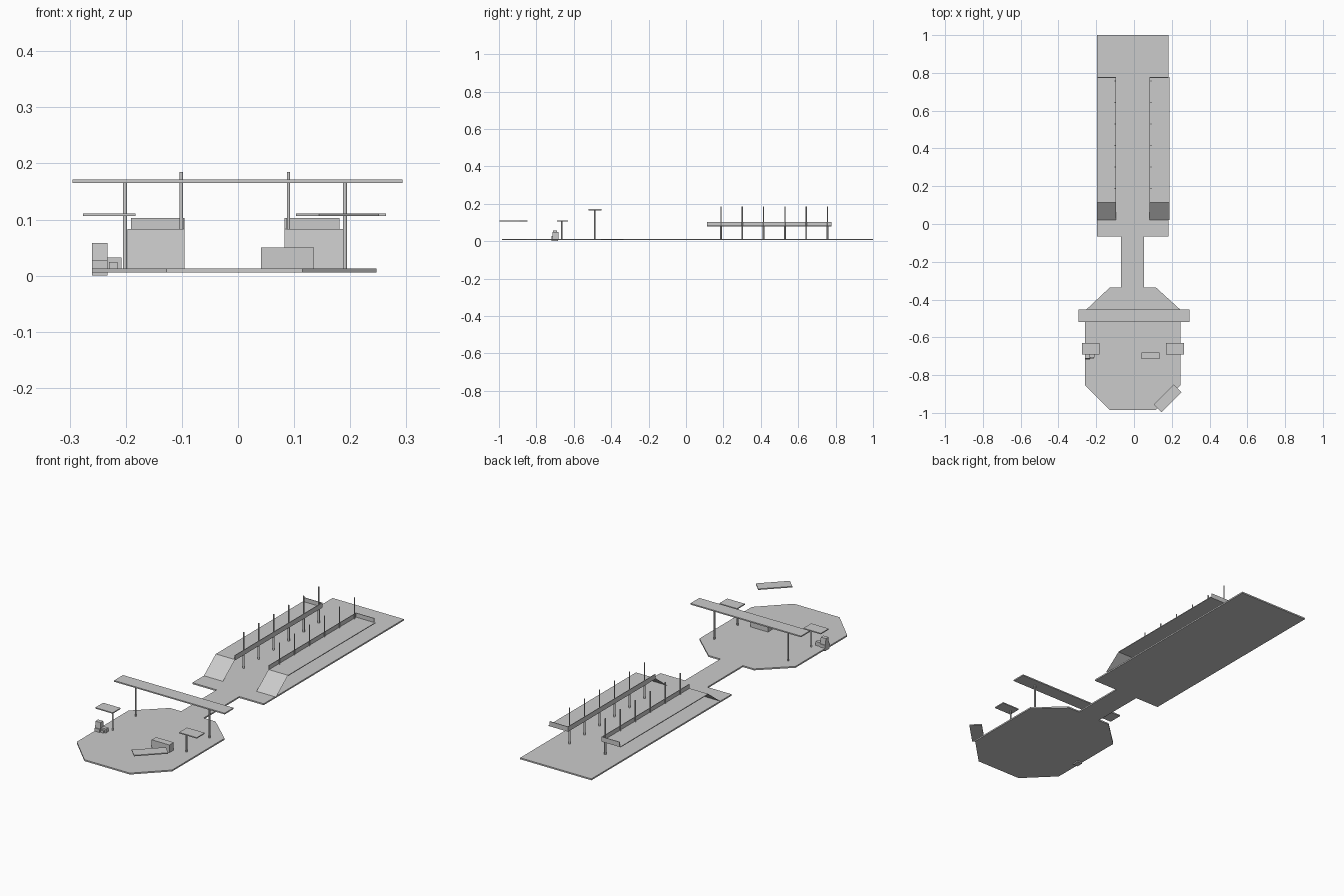
import bpy, bmesh, math
from mathutils import Matrix

if "Cube" in bpy.data.objects:
    bpy.data.objects.remove(bpy.data.objects["Cube"])

grey = bpy.data.materials.new("light_grey")
grey.diffuse_color = (0.6, 0.6, 0.6, 1)
grey.use_nodes = True
grey.node_tree.nodes["Principled BSDF"].inputs["Base Color"].default_value = grey.diffuse_color


def finish(name, bm):
    bmesh.ops.recalc_face_normals(bm, faces=bm.faces)
    me = bpy.data.meshes.new(name)
    bm.to_mesh(me)
    bm.free()
    me.materials.append(grey)
    ob = bpy.data.objects.new(name, me)
    bpy.context.collection.objects.link(ob)
    return ob


def box(name, x, y, z, turn=0):
    """Box from (min, max) ranges, turned about its own vertical axis."""
    bm = bmesh.new()
    size = [r[1] - r[0] for r in (x, y, z)]
    mid = [(r[0] + r[1]) / 2 for r in (x, y, z)]
    m = Matrix.Translation(mid) @ Matrix.Rotation(turn, 4, 'Z') @ Matrix.Diagonal((*size, 1))
    bmesh.ops.create_cube(bm, size=1, matrix=m)
    return finish(name, bm)


def post(name, x, y, z0, z1, r):
    bm = bmesh.new()
    bmesh.ops.create_cone(bm, cap_ends=True, segments=10, radius1=r, radius2=r, depth=z1 - z0,
                          matrix=Matrix.Translation((x, y, (z0 + z1) / 2)))
    ob = finish(name, bm)
    for p in ob.data.polygons:
        p.use_smooth = len(p.vertices) == 4
    return ob


# Floor: octagonal forecourt, narrow walkway and long platform in one outline
FLOOR = 0.013
outline = [(-0.127, -0.985), (0.115, -0.985), (0.247, -0.853), (0.247, -0.455),
           (0.115, -0.335), (0.052, -0.335), (0.052, -0.065), (0.182, -0.065),
           (0.182, 1.0), (-0.197, 1.0), (-0.197, -0.065), (-0.068, -0.065),
           (-0.068, -0.335), (-0.127, -0.335), (-0.26, -0.46), (-0.26, -0.853)]
bm = bmesh.new()
base = bm.faces.new([bm.verts.new((x, y, 0.006)) for x, y in outline])
up = bmesh.ops.extrude_face_region(bm, geom=[base])
bmesh.ops.translate(bm, vec=(0, 0, FLOOR - 0.006),
                    verts=[v for v in up["geom"] if isinstance(v, bmesh.types.BMVert)])
# close the underside if extrusion removed it
if not any(abs(f.calc_center_median().z - 0.006) < 1e-5 for f in bm.faces):
    bmesh.ops.holes_fill(bm, edges=[e for e in bm.edges if e.is_boundary], sides=0)
finish("floor", bm)

# Raised decks with ramp, inner lip, end lip and a row of posts on each side
for side, outer, inner, post_x in (("left", -0.197, -0.095, -0.101), ("right", 0.187, 0.083, 0.09)):
    s = 1 if inner > outer else -1          # direction from outer to inner edge
    span = sorted((outer, inner))
    box(side + "_deck", span, (0.113, 0.777), (0.0795, 0.083))
    box(side + "_inner_lip", sorted((inner - s * 0.003, inner)), (0.113, 0.777), (0.083, 0.103))
    box(side + "_end_lip", sorted((outer + s * 0.006, inner)), (0.774, 0.777), (0.083, 0.103))
    bm = bmesh.new()
    bm.faces.new([bm.verts.new(c) for c in ((span[0], 0.022, FLOOR), (span[1], 0.022, FLOOR),
                                            (span[1], 0.113, 0.083), (span[0], 0.113, 0.083))])
    ramp = finish(side + "_ramp", bm)
    if ramp.data.polygons[0].normal.z < 0:
        ramp.data.flip_normals()
    for i in range(6):
        y = 0.187 + i * 0.114
        post(side + "_deck_column", post_x, y, FLOOR, 0.0795, 0.005)
        post(side + "_lamp_post", post_x, y, 0.0795, 0.185, 0.003)

# Wide canopy over the forecourt, with two smaller shelters in front of it
box("canopy", (-0.295, 0.293), (-0.52, -0.452), (0.165, 0.171))
for side, x, sx in (("left", -0.2015, (-0.276, -0.183)), ("right", 0.1905, (0.17, 0.264))):
    post(side + "_canopy_post", x, -0.488, FLOOR, 0.166, 0.004)
    box(side + "_shelter_roof", sx, (-0.69, -0.63), (0.106, 0.111))
    post(side + "_shelter_post", x, -0.664, FLOOR, 0.107, 0.004)

# Floating corner roof, turned to follow the cut corner of the forecourt
box("corner_roof", (0.102, 0.253), (-0.9515, -0.8935), (0.106, 0.111), math.radians(45))

# Counter and small machine on the forecourt
box("counter", (0.041, 0.135), (-0.714, -0.681), (FLOOR, 0.05))
box("machine_base", (-0.26, -0.233), (-0.718, -0.684), (0.0, 0.028))
top = box("machine_top", (-0.26, -0.233), (-0.714, -0.688), (0.028, 0.058))
for v in top.data.vertices:                 # slight taper towards the top
    if v.co.z > 0.05:
        v.co.y += 0.003 if v.co.y < -0.701 else -0.003
box("machine_shelf", (-0.233, -0.208), (-0.706, -0.688), (FLOOR, 0.032))
box("machine_step", (-0.23, -0.215), (-0.714, -0.706), (FLOOR, 0.024))
